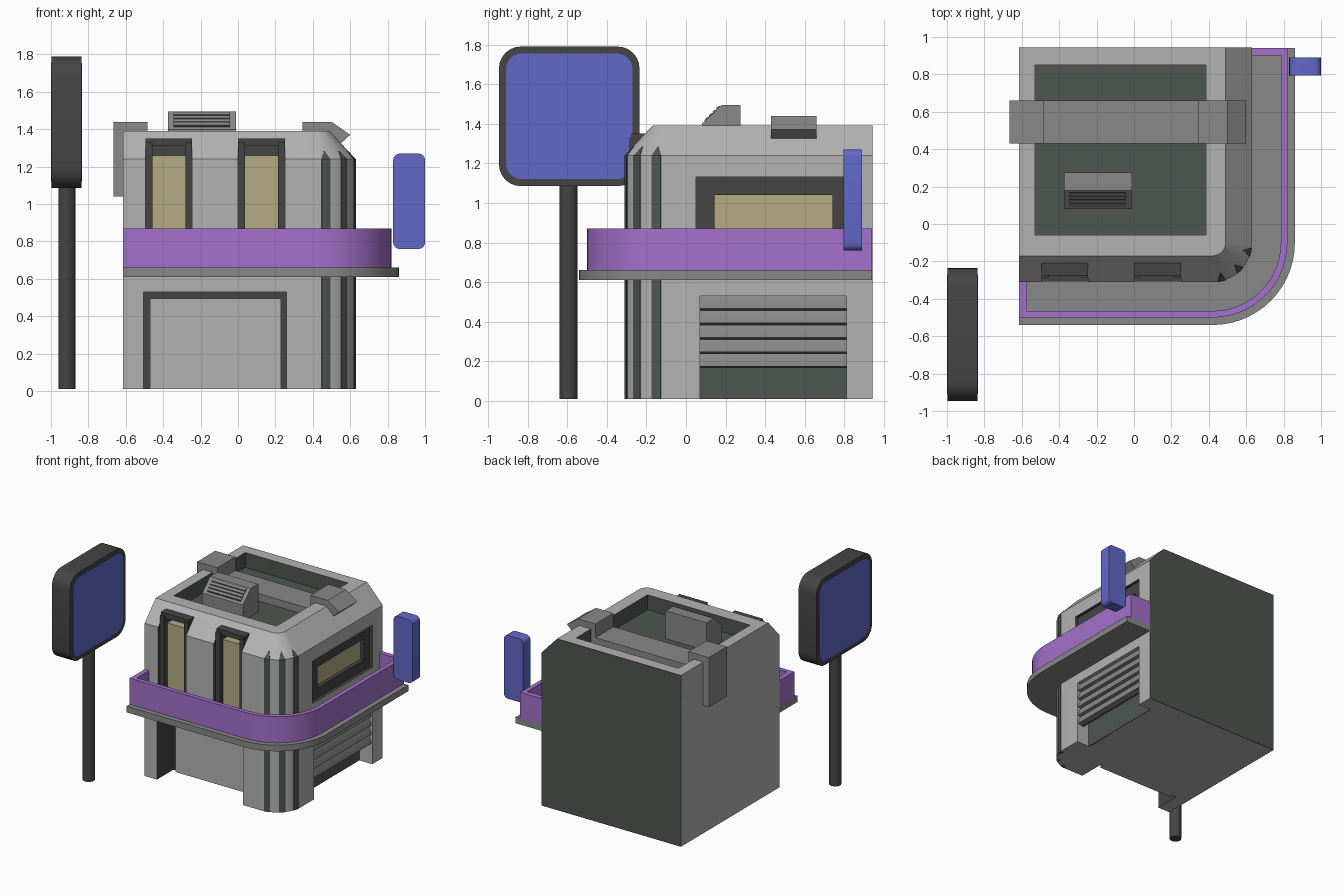
import bpy, bmesh
from math import sin, cos, radians

if "Cube" in bpy.data.objects:
    bpy.data.objects.remove(bpy.data.objects["Cube"])


def material(name, r, g, b):
    m = bpy.data.materials.new(name)
    m.diffuse_color = (r, g, b, 1)
    m.use_nodes = True
    m.node_tree.nodes["Principled BSDF"].inputs["Base Color"].default_value = m.diffuse_color
    return m


LIGHT = material("light_grey", .45, .45, .45)
GREY = material("mid_grey", .25, .25, .25)
DARK = material("charcoal", .06, .06, .06)
GREEN = material("dark_green", .077, .093, .083)
PURPLE = material("purple", .37, .165, .6)
BLUE = material("blue", .12, .14, .58)
BEIGE = material("beige", .46, .41, .23)


def loft(name, rings, mat, smooth=True):
    """Skin equal-length rings of 3D points and cap both ends."""
    bm = bmesh.new()
    vs = [[bm.verts.new(p) for p in ring] for ring in rings]
    n = len(vs[0])
    for a, b in zip(vs, vs[1:]):
        for i in range(n):
            j = (i + 1) % n
            bm.faces.new((a[i], a[j], b[j], b[i]))
    bm.faces.new(vs[0][::-1])
    bm.faces.new(vs[-1])
    bmesh.ops.recalc_face_normals(bm, faces=bm.faces)
    me = bpy.data.meshes.new(name)
    bm.to_mesh(me)
    bm.free()
    ob = bpy.data.objects.new(name, me)
    bpy.context.collection.objects.link(ob)
    me.materials.append(mat)
    if smooth:
        activate(ob)
        bpy.ops.object.shade_smooth_by_angle(angle=radians(30))
    return ob


def activate(ob):
    bpy.ops.object.select_all(action='DESELECT')
    ob.select_set(True)
    bpy.context.view_layer.objects.active = ob


def prism(name, pts, axis, lo, hi, mat):
    put = {'x': lambda a, b, c: (c, a, b),
           'y': lambda a, b, c: (a, c, b),
           'z': lambda a, b, c: (a, b, c)}[axis]
    return loft(name, [[put(a, b, c) for a, b in pts] for c in (lo, hi)], mat)


def box(name, x0, x1, y0, y1, z0, z1, mat):
    return prism(name, [(x0, y0), (x1, y0), (x1, y1), (x0, y1)], 'z', z0, z1, mat)


def rounded(a0, a1, b0, b1, r, n=6):
    pts = []
    for ca, cb, start in ((a1-r, b1-r, 0), (a0+r, b1-r, 90),
                          (a0+r, b0+r, 180), (a1-r, b0+r, 270)):
        for i in range(n + 1):
            t = radians(start + 90 * i / n)
            pts.append((ca + r * cos(t), cb + r * sin(t)))
    return pts


def cut(ob, cutter):
    mod = ob.modifiers.new("cut", 'BOOLEAN')
    mod.object = cutter
    mod.operation = 'DIFFERENCE'
    mod.solver = 'EXACT'
    mod.material_mode = 'TRANSFER'
    activate(ob)
    bpy.ops.object.modifier_apply(modifier=mod.name)
    bpy.data.objects.remove(cutter)


# Shared plan: every storey turns around the same front-right corner centre
CX, CY, LEFT, BACK = .42, -.10, -.615, .94


def path(r, x0=LEFT, y1=BACK, n=14):
    arc = [(CX + r * sin(radians(90*i/n)), CY - r * cos(radians(90*i/n)))
           for i in range(n + 1)]
    return [(x0, CY - r)] + arc + [(CX + r, y1)]


# Building shell with sloped upper edge
body = loft("building_body", [[(x, y, z) for x, y in path(r) + [(LEFT, BACK)]]
            for r, z in ((.21, .01), (.21, 1.24), (.07, 1.39))], LIGHT)
cut(body, box("roof_cutter", -.53, .385, -.06, .85, 1.27, 1.6, GREEN))
cut(body, box("door_cutter", -.505, .26, -.5, -.10, -.1, .53, DARK))
cut(body, box("shutter_cutter", .51, .8, .07, .81, -.1, .53, LIGHT))
cut(body, box("side_window_cutter", .55, .8, .05, .81, .79, 1.13, DARK))
WINDOWS = (-.37, .125)
for x in WINDOWS:
    cut(body, box("window_cutter", x-.125, x+.125, -.5, -.185, .64, 1.35, DARK))
activate(body)
bpy.ops.object.shade_smooth_by_angle(angle=radians(30))

# Dark rear wall
prism("back_wall", [(LEFT, .01), (.63, .01), (.63, 1.24), (.49, 1.39), (LEFT, 1.39)],
      'y', .938, .943, GREEN)

# Dark vertical stripes around the rounded corner
for i, mid in enumerate((14, 45, 76)):
    rings = []
    for r, half, z in ((.213, 6.5, .01), (.213, 6.5, 1.24), (.172, .6, 1.285)):
        ring = []
        for rr, d in ((r-.03, -half), (r, -half), (r, 0), (r, half), (r-.03, half)):
            t = radians(mid + d)
            ring.append((CX + rr * sin(t), CY - rr * cos(t), z))
        rings.append(ring)
    loft(f"corner_stripe_{i}", rings, GREEN, False)

# Front door panel
box("door_panel", -.47, .23, -.125, -.09, .01, .495, LIGHT)

# Tall front windows
for i, x in enumerate(WINDOWS):
    box(f"front_window_pane_{i}", x-.088, x+.088, -.245, -.18, .64, 1.26, BEIGE)
    box(f"front_window_head_{i}", x-.125, x+.125, -.275, -.18, 1.31, 1.35, DARK)
    for s in (-1, 1):
        a, b = sorted((x + s*.088, x + s*.125))
        box(f"front_window_jamb_{i}_{s}", a, b, -.285, -.18, .64, 1.33, DARK)

# Side window: frame bars around a pane
box("side_window_pane", .54, .575, .14, .745, .86, 1.045, BEIGE)
for i, (y0, y1, z0, z1) in enumerate(((.05, .145, .79, 1.13), (.74, .81, .79, 1.13),
                                      (.145, .74, 1.04, 1.13), (.145, .74, .79, .87))):
    box(f"side_window_frame_{i}", .54, .605, y0, y1, z0, z1, DARK)

# Half-open shutter with dark opening below
box("shutter_opening", .5, .515, .07, .81, .01, .53, GREEN)
for i in range(5):
    z = .53 - .073 * i
    prism(f"shutter_slat_{i}", [(.575, z), (.60, z), (.622, z-.055), (.622, z-.064),
                               (.575, z-.073)], 'y', .07, .81, GREY)
box("shutter_backing", .565, .58, .07, .81, .165, .53, GREEN)

# Wrap-around canopy ledge and purple fascia
prism("canopy_ledge", path(.44) + path(.205)[::-1], 'z', .61, .66, GREY)
prism("canopy_fascia", [(LEFT, -.31)] + path(.40) + [(.63, BACK), (.63, .90)]
      + path(.365, -.575, .90)[::-1] + [(-.575, -.31)], 'z', .66, .87, PURPLE)

# Roof duct: low run with a bracket over each parapet
box("duct_run", -.53, .385, .43, .66, 1.26, 1.33, GREY)
prism("duct_left_end", [(-.665, 1.04), (-.61, 1.04), (-.61, 1.385), (-.53, 1.385),
                        (-.53, 1.3), (-.485, 1.3), (-.485, 1.44), (-.665, 1.44)],
      'y', .43, .66, GREY)
prism("duct_right_end", [(.345, 1.3), (.52, 1.3), (.545, 1.32), (.60, 1.37),
                         (.50, 1.44), (.345, 1.44)], 'y', .43, .66, GREY)

# Roof vent with sloped louvres
prism("roof_vent", [(.08, 1.26), (.275, 1.26), (.275, 1.495), (.18, 1.495), (.08, 1.40)],
      'x', -.375, -.012, GREY)
prism("vent_grille", [(.094, 1.40), (.094, 1.416), (.172, 1.491), (.172, 1.47)],
      'x', -.345, -.042, DARK)
for i in range(4):
    y, z = .099 + .019*i, 1.417 + .0185*i
    prism(f"vent_louvre_{i}", [(y, z), (y+.012, z+.012), (y+.008, z+.018), (y-.003, z+.007)],
          'x', -.345, -.042, GREY)

# Street sign on a pole, blue on both faces
prism("sign_pole", rounded(-.96, -.87, -.638, -.548, .045, 4), 'z', .01, 1.12, DARK)
prism("sign_case", rounded(-.945, -.235, 1.085, 1.79, .11), 'x', -.997, -.838, DARK)
prism("sign_faces", rounded(-.91, -.27, 1.12, 1.755, .08), 'x', -1.0, -.835, BLUE)

# Small projecting sign on the right side
prism("side_sign", rounded(.83, 1.0, .76, 1.27, .035, 4), 'y', .795, .89, BLUE)
